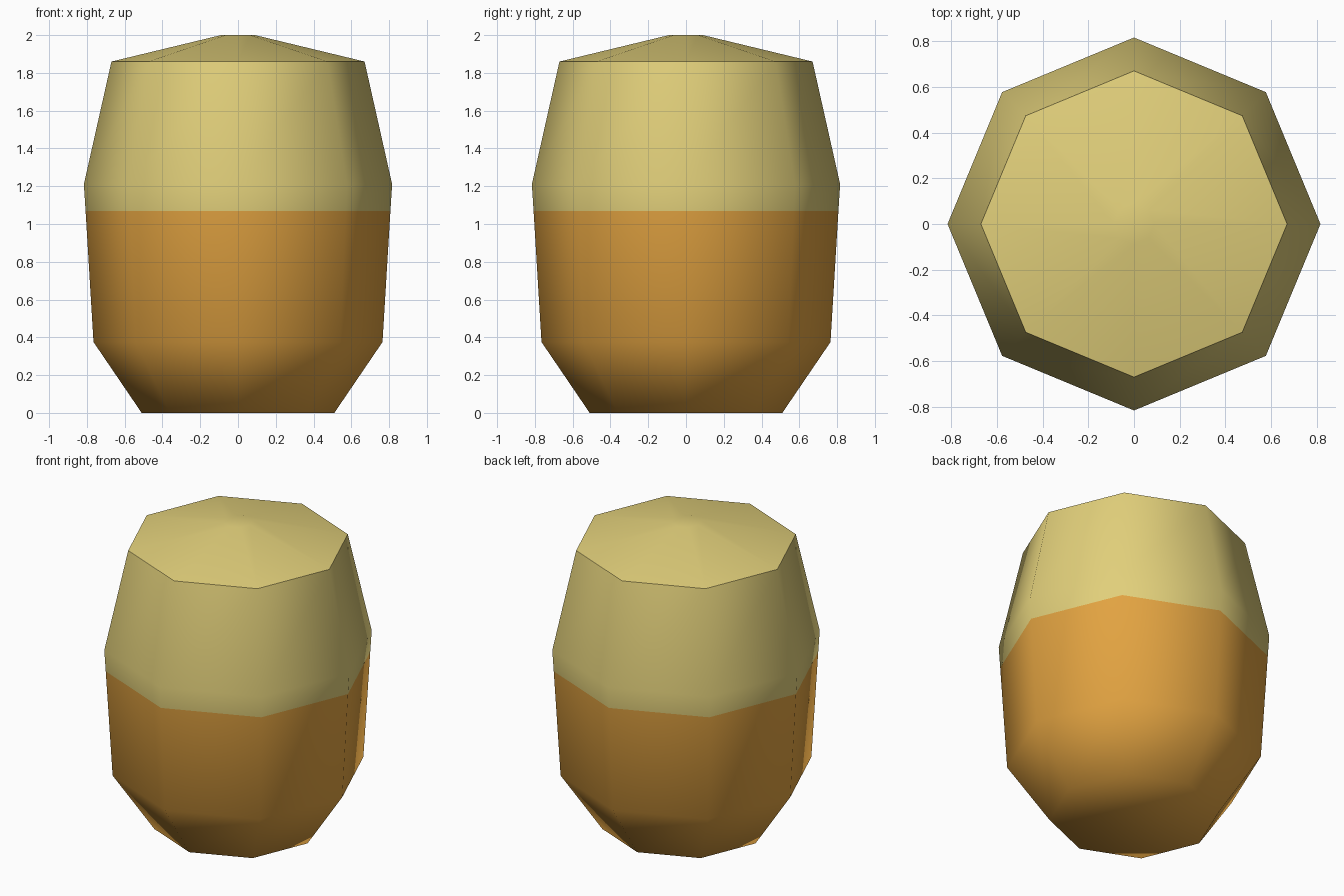
import bpy
import bmesh
from math import cos, sin, pi, radians

cube = bpy.data.objects.get("Cube")
if cube:
    bpy.data.objects.remove(cube, do_unlink=True)

SIDES = 8
BAND_Z = 1.07  # height where the two colours meet


def make_material(name, color):
    mat = bpy.data.materials.new(name)
    mat.use_nodes = True
    mat.diffuse_color = color
    mat.node_tree.nodes["Principled BSDF"].inputs["Base Color"].default_value = color
    return mat


orange = make_material("amber orange", (0.76, 0.366, 0.053, 1))
cream = make_material("pale yellow", (0.753, 0.624, 0.195, 1))

# Profile as (radius, height), from base to top
profile = [(0.51, 0), (0.765, 0.375), (0.807, BAND_Z),
           (0.816, 1.21), (0.67, 1.86), (0.09, 2.0)]

# Faceted capsule body, closed at both ends
bm = bmesh.new()
rings = []
for r, z in profile:
    angles = [2 * pi * i / SIDES for i in range(SIDES)]
    rings.append([bm.verts.new((r * cos(a), r * sin(a), z)) for a in angles])
for low, high in zip(rings, rings[1:]):
    for i in range(SIDES):
        j = (i + 1) % SIDES
        bm.faces.new((low[i], low[j], high[j], high[i]))
bm.faces.new(rings[0][::-1])
bm.faces.new(rings[-1])
bmesh.ops.recalc_face_normals(bm, faces=bm.faces)

# Two colours by height, smooth sides, crisp rim around the lid
for face in bm.faces:
    face.smooth = True
    face.material_index = int(face.calc_center_median().z > BAND_Z)
for edge in bm.edges:
    edge.smooth = edge.calc_face_angle() < radians(60)

mesh = bpy.data.meshes.new("capsule_body")
bm.to_mesh(mesh)
bm.free()
mesh.materials.append(orange)
mesh.materials.append(cream)
body = bpy.data.objects.new("capsule_body", mesh)
bpy.context.collection.objects.link(body)
